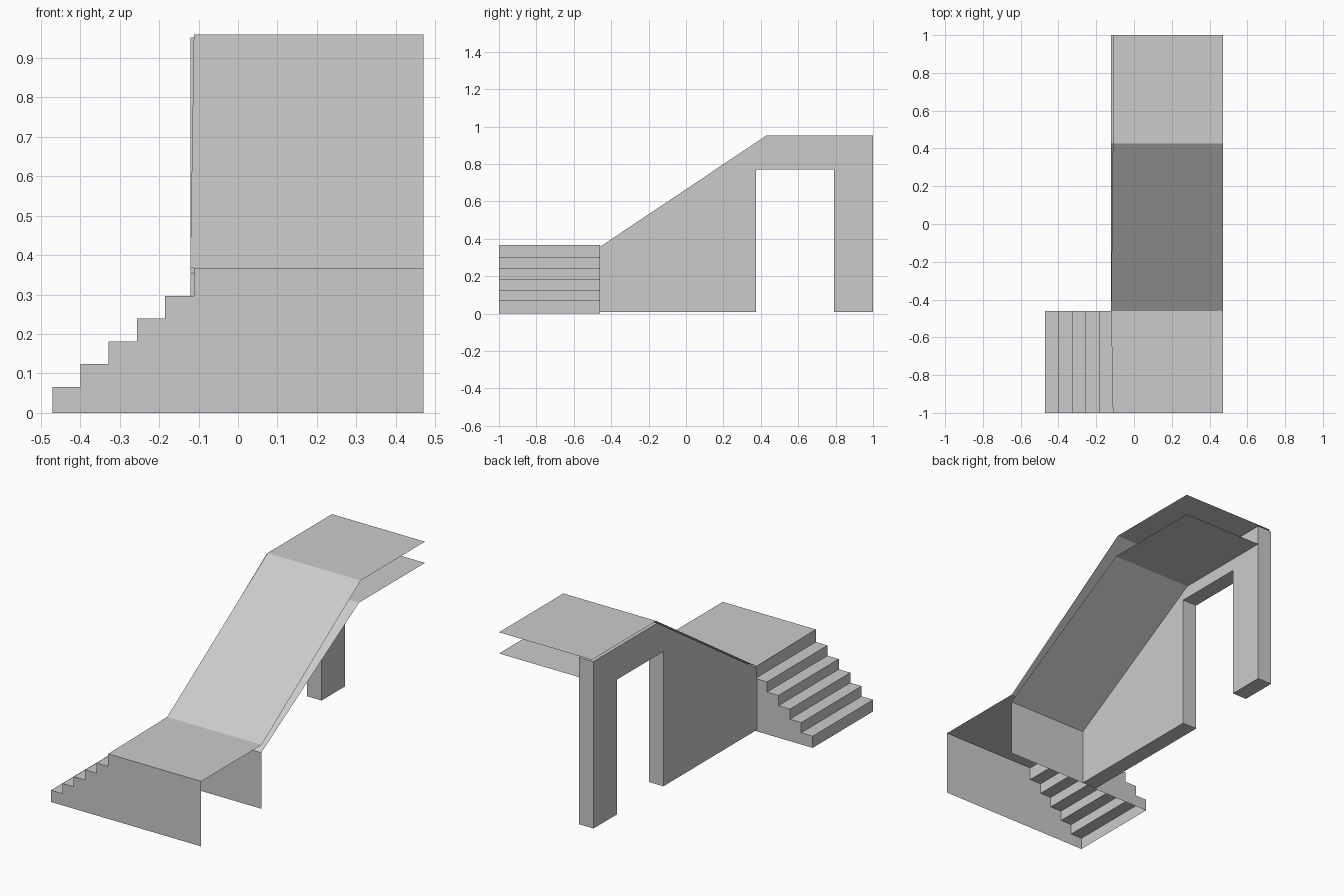
import bpy

if "Cube" in bpy.data.objects:
    bpy.data.objects.remove(bpy.data.objects["Cube"])

RIGHT = 0.47            # open right-hand edge
FRONT, MID = -1.0, -0.46


def add_mesh(name, verts, faces):
    me = bpy.data.meshes.new(name)
    me.from_pydata(verts, [], faces)
    me.update()
    ob = bpy.data.objects.new(name, me)
    bpy.context.collection.objects.link(ob)
    return ob


def strip(name, a, b):
    """Open sheet of quads between two matching rails of points."""
    n = len(a)
    faces = [(i, n + i, n + i + 1, i + 1) for i in range(n - 1)]
    return add_mesh(name, a + b, faces)


def slab(name, profile, x0, x1):
    """Closed solid made by extruding a y-z profile along x."""
    n = len(profile)
    verts = [(x, y, z) for x in (x0, x1) for y, z in profile]
    faces = [tuple(reversed(range(n))), tuple(range(n, 2 * n))]
    faces += [(i, (i + 1) % n, n + (i + 1) % n, n + i) for i in range(n)]
    return add_mesh(name, verts, faces)


# Stair outline in x-z: risers and treads up to the landing edge
step_x = [-0.471, -0.399, -0.328, -0.256, -0.185, -0.112]
step_z = [0.066, 0.124, 0.181, 0.239, 0.297, 0.368]
outline = [(step_x[0], 0.0)]
for i, x in enumerate(step_x):
    if i:
        outline.append((x, step_z[i - 1]))
    outline.append((x, step_z[i]))

# Stair treads and risers (open underneath)
strip("stair_steps",
      [(x, MID, z) for x, z in outline],
      [(x, FRONT, z) for x, z in outline])

# Front wall below the stairs and landing
front = outline + [(RIGHT, step_z[-1]), (RIGHT, 0.0)]
add_mesh("front_wall", [(x, FRONT, z) for x, z in front],
         [tuple(reversed(range(len(front))))])

# Back side of the stairs, up to the side wall
back = outline[:-1] + [(-0.112, 0.0)]
add_mesh("stair_back_side", [(x, MID, z) for x, z in back],
         [tuple(range(len(back)))])

# Landing, ramp and upper platform as one walking surface
deck = [(-0.112, FRONT, 0.368), (-0.121, MID, 0.368),
        (-0.112, 0.425, 0.96), (-0.112, 1.0, 0.96)]
strip("deck_surface", deck, [(RIGHT, y, z) for _, y, z in deck])

# Side wall with a doorway under the upper platform
slab("side_wall",
     [(-0.463, 0.008), (0.375, 0.008), (0.375, 0.77), (0.79, 0.77),
      (0.79, 0.008), (1.0, 0.008), (1.0, 0.952), (0.43, 0.952),
      (-0.463, 0.355)],
     -0.121, -0.03)

# Lining below the ramp and platform
lining = [(-0.463, 0.008), (-0.463, 0.325), (0.41, 0.84), (1.0, 0.84)]
strip("under_lining",
      [(RIGHT, y, z) for y, z in lining],
      [(-0.03, y, z) for y, z in lining])
